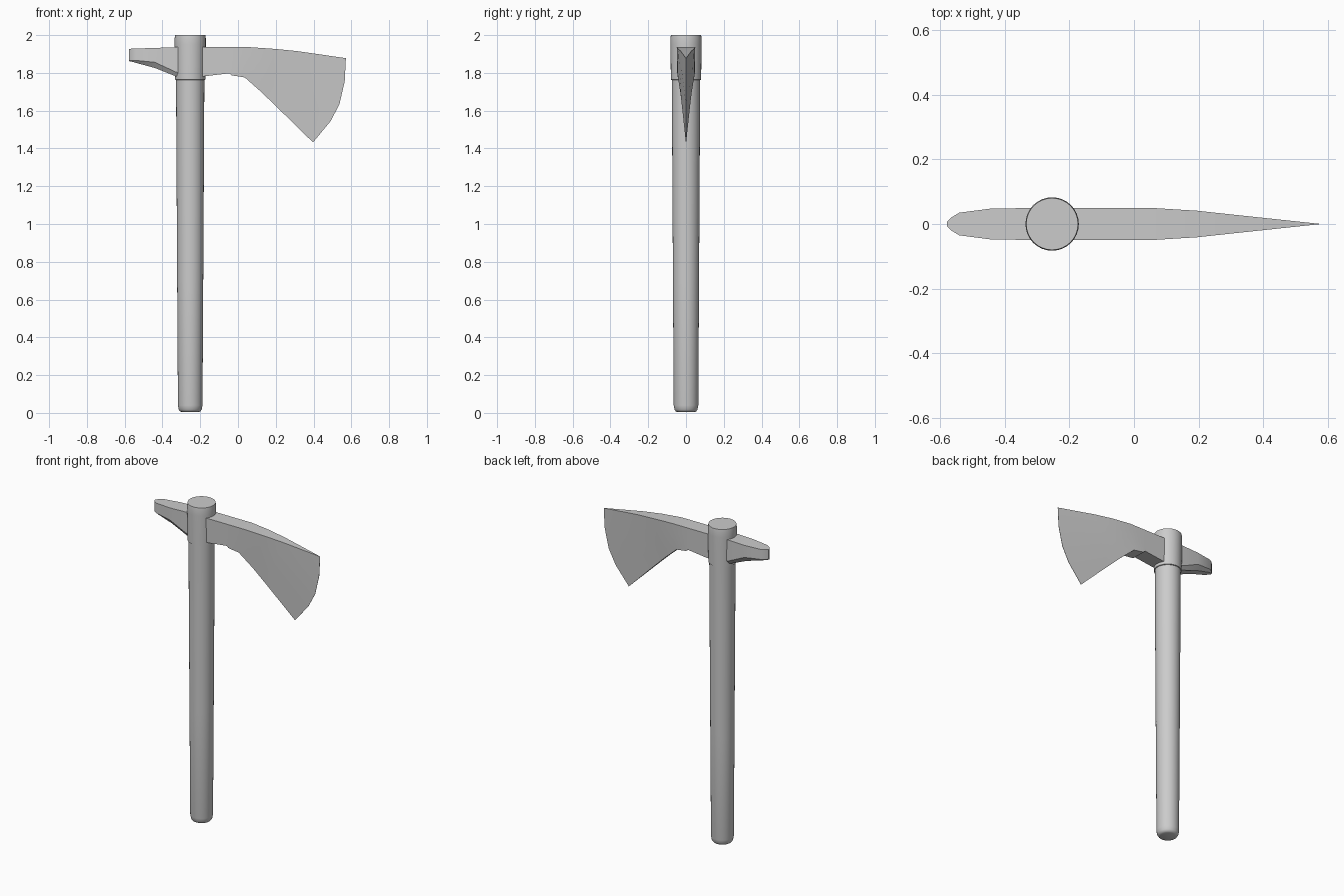
import bpy, math

if "Cube" in bpy.data.objects:
    bpy.data.objects.remove(bpy.data.objects["Cube"])

AXIS_X = -0.253


def finish(name, verts, faces, angle):
    me = bpy.data.meshes.new(name)
    me.from_pydata(verts, [], faces)
    ob = bpy.data.objects.new(name, me)
    bpy.context.collection.objects.link(ob)
    bpy.ops.object.select_all(action='DESELECT')
    ob.select_set(True)
    bpy.context.view_layer.objects.active = ob
    bpy.ops.object.mode_set(mode='EDIT')
    bpy.ops.mesh.select_all(action='SELECT')
    bpy.ops.mesh.remove_doubles(threshold=0.0005)
    bpy.ops.mesh.normals_make_consistent(inside=False)
    bpy.ops.object.mode_set(mode='OBJECT')
    bpy.ops.object.shade_smooth_by_angle(angle=math.radians(angle))
    return ob


def loft(name, rings, angle=30):
    """Skin equal-length closed rings and cap both ends."""
    n = len(rings[0])
    verts = [v for r in rings for v in r]
    faces = [(i * n + j, i * n + (j + 1) % n,
              (i + 1) * n + (j + 1) % n, (i + 1) * n + j)
             for i in range(len(rings) - 1) for j in range(n)]
    faces += [tuple(range(n)), tuple(range(len(verts) - n, len(verts)))]
    return finish(name, verts, faces, angle)


def turned(name, profile, sides=32):
    rings = [[(AXIS_X + r * math.cos(2 * math.pi * k / sides),
               r * math.sin(2 * math.pi * k / sides), z) for k in range(sides)]
             for r, z in profile]
    return loft(name, rings, 35)


# Tapered handle with rounded butt, showing above the socket
turned("handle", [(0.044, 0.004), (0.054, 0.008), (0.061, 0.018), (0.065, 0.04),
                  (0.069, 0.7), (0.073, 1.4), (0.075, 1.77), (0.078, 1.96), (0.078, 2.0)])

# Socket collar around the handle
turned("socket", [(0.074, 1.762), (0.080, 1.764), (0.0825, 1.95), (0.0825, 1.982),
                  (0.080, 2.0), (0.077, 2.0)])

# Poll: half width, top, side bottom, keel bottom, keel half width
rings = []
for x, w, top, side, keel, kw in [
        (-0.578, 0.006, 1.927, 1.866, 1.862, 0.004),
        (-0.565, 0.020, 1.928, 1.866, 1.860, 0.012),
        (-0.540, 0.035, 1.929, 1.866, 1.853, 0.020),
        (-0.440, 0.048, 1.932, 1.856, 1.826, 0.026),
        (-0.330, 0.049, 1.936, 1.805, 1.782, 0.034),
        (-0.253, 0.049, 1.936, 1.790, 1.775, 0.040)]:
    rings.append([(x, -w, top), (x, w, top), (x, w, side),
                  (x, kw, keel), (x, -kw, keel), (x, -w, side)])
loft("poll", rings, 25)

# Blade: stations fan from the neck to the curved cutting edge
# (top x, top z, top half width, bottom x, bottom z, bottom half width)
edge = [(0.571, 1.878), (0.565, 1.756), (0.537, 1.634), (0.490, 1.544), (0.397, 1.432)]
stations = [(-0.253, 1.936, 0.049, -0.253, 1.775, 0.046),
            (-0.170, 1.936, 0.049, -0.170, 1.783, 0.046),
            (-0.045, 1.936, 0.049, -0.045, 1.798, 0.046),
            (-0.034, 1.936, 0.049, -0.034, 1.787, 0.046),
            (0.065, 1.936, 0.049, 0.036, 1.776, 0.043),
            (0.195, 1.927, 0.041, 0.125, 1.697, 0.030),
            (0.315, 1.915, 0.028, 0.205, 1.620, 0.021)]
m = len(edge)
rings = []
for tx, tz, tw, bx, bz, bw in stations:
    side = []
    for j in range(m):
        f = j / (m - 1)
        bulge = 0.045 * max(0, tx) * 4 * f * (1 - f)
        side.append((tx + (bx - tx) * f + bulge, tw + (bw - tw) * f, tz + (bz - tz) * f))
    rings.append([(x, -y, z) for x, y, z in side] + side[::-1])
thin = [(x, 0.0008, z) for x, z in edge]
rings.append([(x, -y, z) for x, y, z in thin] + thin[::-1])
loft("blade", rings, 25)
